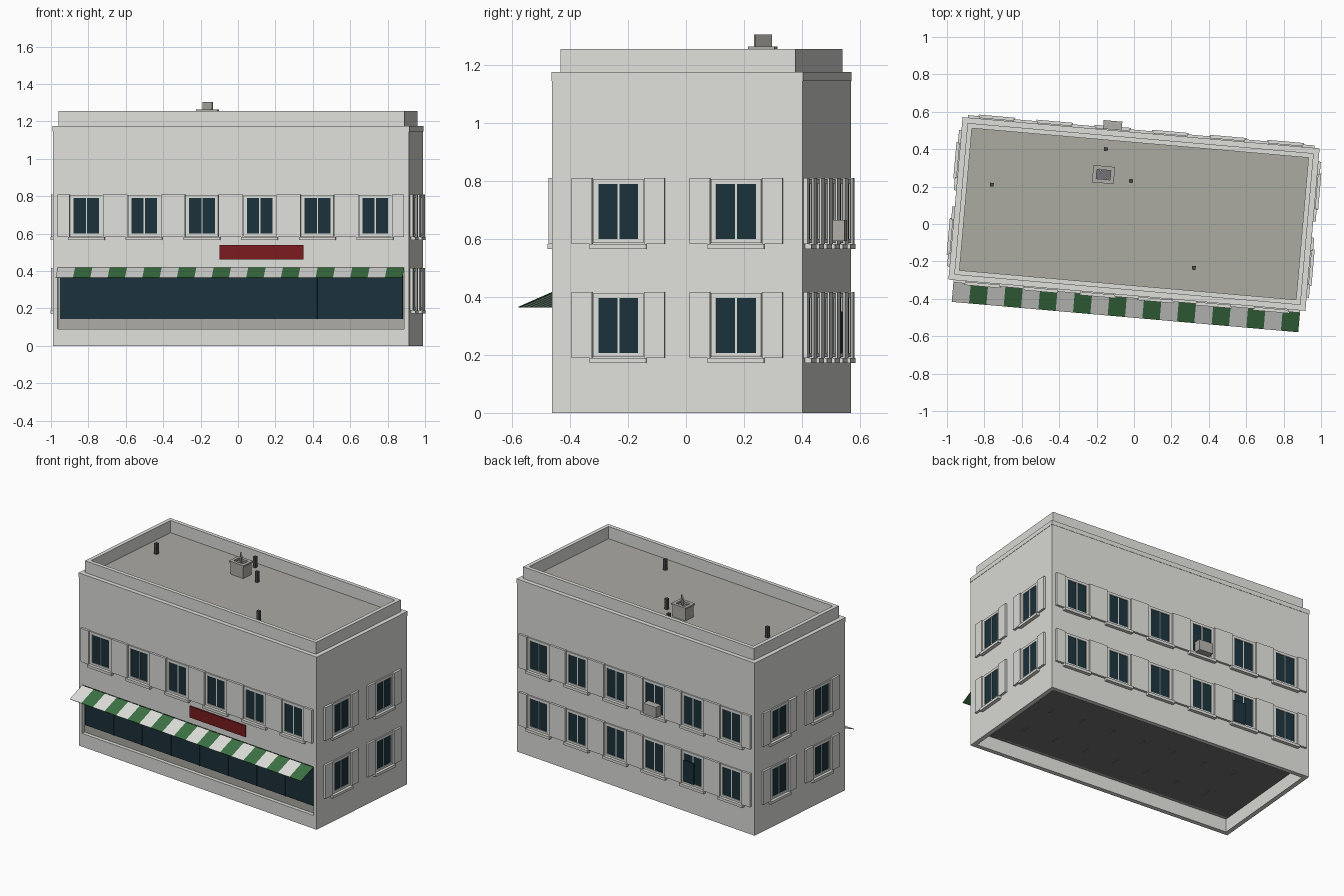
import bpy, bmesh, math
from mathutils import Matrix

cube = bpy.data.objects.get("Cube")
if cube:
    bpy.data.objects.remove(cube)


def material(name, r, g, b):
    m = bpy.data.materials.new(name)
    m.use_nodes = True
    m.diffuse_color = (r, g, b, 1)
    m.node_tree.nodes["Principled BSDF"].inputs["Base Color"].default_value = (r, g, b, 1)
    return m


WALL = material("pale plaster", .735, .745, .705)
ROOF = material("beige concrete", .41, .405, .365)
GLASS = material("dark blue glass", .011, .032, .044)
GREEN = material("awning green", .045, .165, .055)
WHITE = material("awning white", .72, .72, .70)
RED = material("sign red", .195, .011, .013)
METAL = material("grey metal", .43, .42, .385)
FLOOR = material("dark grey", .17, .165, .175)
VENT = material("vent grey", .17, .168, .19)
PIPE = material("pipe grey", .07, .07, .07)

# Building footprint, turned slightly about the vertical axis
HX, HY = .956, .434
TURN = -5
BASE = Matrix.Translation((0, .0535, 0)) @ Matrix.Rotation(math.radians(TURN), 4, 'Z')


def finish(name, bm, mats, matrix=BASE):
    bmesh.ops.recalc_face_normals(bm, faces=bm.faces)
    mesh = bpy.data.meshes.new(name)
    bm.to_mesh(mesh)
    bm.free()
    for m in mats:
        mesh.materials.append(m)
    ob = bpy.data.objects.new(name, mesh)
    ob.matrix_world = matrix
    bpy.context.collection.objects.link(ob)
    return ob


def boxes(name, spans, mat, matrix=BASE):
    """One object made of boxes given as (x0, x1, y0, y1, z0, z1)."""
    bm = bmesh.new()
    for x0, x1, y0, y1, z0, z1 in spans:
        place = Matrix.Translation(((x0 + x1) / 2, (y0 + y1) / 2, (z0 + z1) / 2))
        size = Matrix.Diagonal((x1 - x0, y1 - y0, z1 - z0, 1))
        bmesh.ops.create_cube(bm, size=1, matrix=place @ size)
    return finish(name, bm, [mat], matrix)


def sweep(name, profile, hx, hy, mat, matrix=BASE):
    """Closed (offset, z) profile carried around a rectangle."""
    bm = bmesh.new()
    rings = [[bm.verts.new((sx * (hx + o), sy * (hy + o), z)) for o, z in profile]
             for sx, sy in ((-1, -1), (1, -1), (1, 1), (-1, 1))]
    n = len(profile)
    for i in range(4):
        a, b = rings[i], rings[(i + 1) % 4]
        for j in range(n):
            k = (j + 1) % n
            bm.faces.new((a[j], b[j], b[k], a[k]))
    return finish(name, bm, [mat], matrix)


def side(angle, dist):
    """Frame on a wall: x along it, -y outward."""
    return BASE @ Matrix.Rotation(math.radians(angle), 4, 'Z') @ Matrix.Translation((0, -dist, 0))


FRONT, RIGHT, BACK, LEFT = side(0, HY), side(90, HX), side(180, HY), side(270, HX)

# Wall shell with cornice and parapet
DECK = 1.172
walls = sweep("walls", [(0, 0), (0, 1.145), (.002, 1.145), (.002, 1.175), (-.027, 1.175),
                        (-.027, 1.255), (-.053, 1.255), (-.053, 1.15), (-.03, 1.15), (-.03, 0)],
              HX, HY, WALL)
boxes("roof", [(-HX + .04, HX - .04, -HY + .04, HY - .04, 1.14, DECK)], ROOF)
boxes("floor", [(-HX + .03, HX - .03, -HY + .03, HY - .03, .09, .1)], FLOOR)
boxes("floor_battens", [(u - .004, u + .004, v - .025, v + .025, .086, .092)
                        for v in (-.21, .07)
                        for u in [(i - 3) * .225 + .03 for i in range(7)]], FLOOR)

# Shop window opening
SHOP = .93
cutter = boxes("shop_opening_cutter", [(-SHOP, SHOP, -.1, .06, .09, .42)], WALL, FRONT)
cutter.hide_render = True
cutter.hide_viewport = True
cut = walls.modifiers.new("shop_opening", 'BOOLEAN')
cut.operation = 'DIFFERENCE'
cut.solver = 'EXACT'
cut.object = cutter

boxes("shop_panel", [(-SHOP, SHOP, .025, .05, .09, .42)], ROOF, FRONT)
boxes("shop_glass", [(-SHOP + .01, SHOP - .01, .018, .026, .143, .42)], GLASS, FRONT)
step = 2 * (SHOP - .01) / 8
boxes("shop_mullions", [(u - .002, u + .002, .014, .02, .143, .42)
                        for u in [(i - 4) * step for i in range(1, 8)]], GLASS, FRONT)

# Striped awning
bm = bmesh.new()
count = 20
pairs = []
for i in range(count + 1):
    u = -SHOP + 2 * SHOP * i / count
    pairs.append((bm.verts.new((u, 0, .418)), bm.verts.new((u, -.119, .366))))
for i in range(count):
    (a, b), (c, d) = pairs[i], pairs[i + 1]
    bm.faces.new((a, b, d, c)).material_index = i % 2
awning = finish("awning", bm, [WHITE, GREEN], FRONT)
awning.modifiers.new("thickness", 'SOLIDIFY').thickness = .003

boxes("sign_board", [(-.06, .39, -.009, .002, .463, .54)], RED, FRONT)


# Windows with frame, sill and open shutters
def window(name, wall, s, z, reach):
    m = wall @ Matrix.Translation((s, 0, z))
    boxes(name + "_glass", [(-.08, .08, -.003, .01, .01, .215)], GLASS, m)
    boxes(name + "_frame", [(-.087, -.069, -.008, .01, .003, .224), (.069, .087, -.008, .01, .003, .224),
                            (-.069, .069, -.008, .01, .003, .017), (-.069, .069, -.008, .01, .207, .224),
                            (-.0035, .0035, -.006, .01, .017, .207)], WALL, m)
    boxes(name + "_sill", [(-.098, .098, -.023, .01, -.018, 0)], WALL, m)
    boxes(name + "_shutters", [(-reach, -.09, -.015, .005, 0, .227),
                               (.09, reach, -.015, .005, 0, .227)], WALL, m)


LOWER, UPPER = .19, .583
long_row = [(i - 2.5) * .31 for i in range(6)]
short_row = [-.204, .204]
for label, wall, row, levels, reach in (("front", FRONT, long_row, [UPPER], .155),
                                        ("back", BACK, long_row, [LOWER, UPPER], .155),
                                        ("right", RIGHT, short_row, [LOWER, UPPER], .161),
                                        ("left", LEFT, short_row, [LOWER, UPPER], .161)):
    for z in levels:
        for i, s in enumerate(row):
            window(f"{label}_{'upper' if z == UPPER else 'lower'}_window_{i + 1}", wall, s, z, reach)

# Cooling unit and outer pane on the back wall
boxes("cooling_unit", [(.105, .205, -.052, .01, .593, .665)], METAL, BACK)
boxes("outer_pane", [(.39, .475, -.013, .005, .205, .35)], GLASS, BACK)


# Roof vent: hollow box with a rim and an upright vane
def on_roof(x, y, turn=0):
    return Matrix.Translation((x, y, 0)) @ Matrix.Rotation(math.radians(TURN + turn), 4, 'Z')


vent = on_roof(-.163, .264)
sweep("vent_box", [(-.006, DECK - .01), (-.006, 1.253), (0, 1.253), (0, 1.263),
                   (-.021, 1.263), (-.021, DECK - .01)], .058, .046, METAL, vent)
boxes("vent_inside", [(-.04, .04, -.03, .03, DECK - .01, 1.25)], VENT, vent)
boxes("vent_vane", [(-.038, .038, -.004, .004, 1.24, 1.305)], METAL, on_roof(-.161, .266, -43))

# Roof pipes
for i, (x, y) in enumerate([(-.15, .40), (-.76, .21), (-.016, .23), (.32, -.235)]):
    boxes(f"roof_pipe_{i + 1}", [(-.01, .01, -.01, .01, DECK - .01, 1.245)], PIPE, on_roof(x, y))
